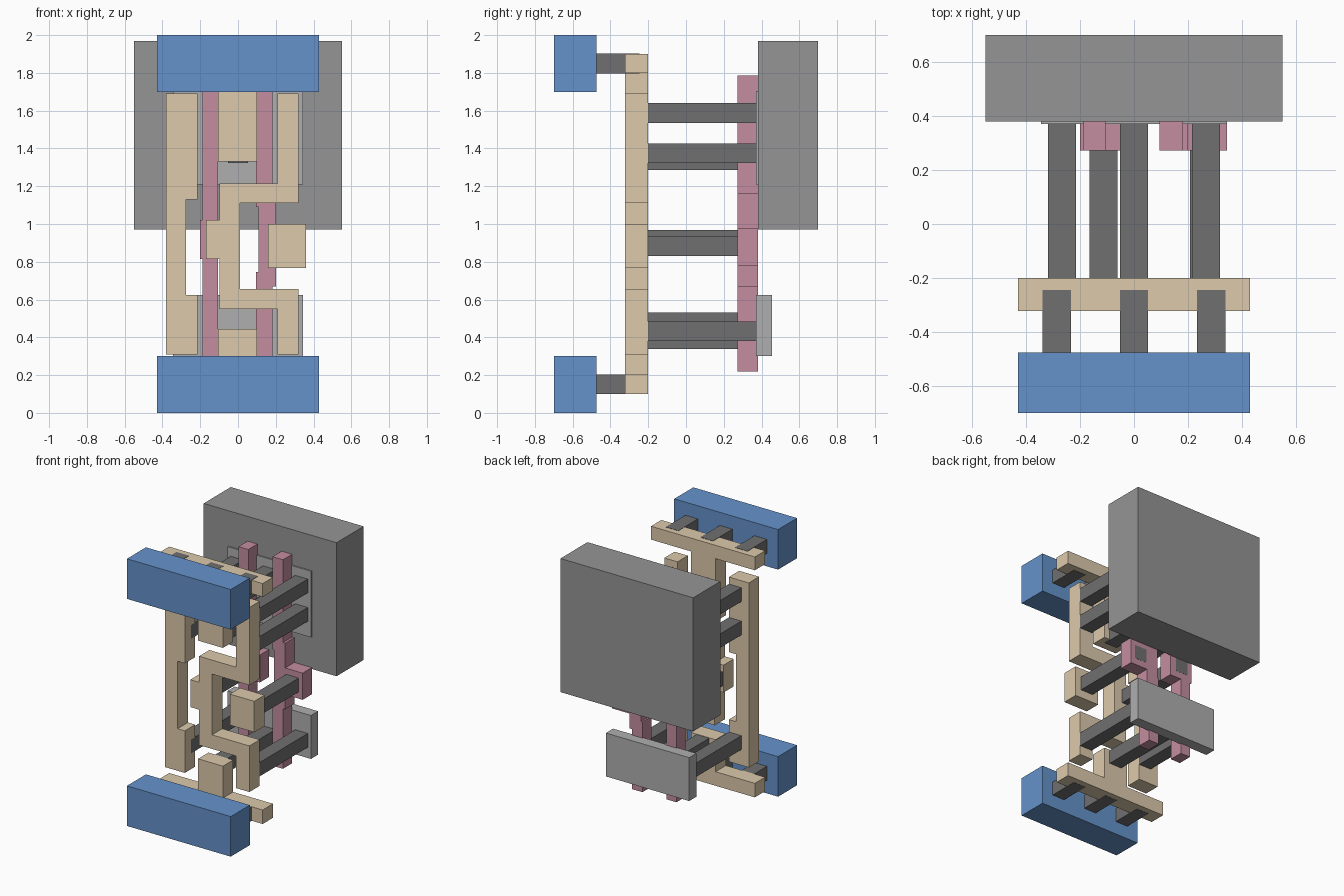
import bpy, bmesh


def material(name, rgb):
    m = bpy.data.materials.new(name)
    m.diffuse_color = (*rgb, 1)
    return m


BLUE = material("upper_metal_blue", (0.13, 0.29, 0.60))
TAN = material("lower_metal_tan", (0.72, 0.59, 0.41))
PINK = material("gate_pink", (0.55, 0.27, 0.35))
DARK = material("contact_dark_grey", (0.16, 0.16, 0.16))
GREY = material("well_grey", (0.30, 0.30, 0.30))
LIGHT = material("diffusion_light_grey", (0.43, 0.43, 0.43))


def plate(name, outline, y0, y1, mat):
    """Extrude an x-z outline from y0 to y1."""
    bm = bmesh.new()
    face = bm.faces.new([bm.verts.new((x, y0, z)) for x, z in outline])
    ext = bmesh.ops.extrude_face_region(bm, geom=[face])
    verts = [v for v in ext["geom"] if isinstance(v, bmesh.types.BMVert)]
    bmesh.ops.translate(bm, verts=verts, vec=(0, y1 - y0, 0))
    bmesh.ops.recalc_face_normals(bm, faces=bm.faces)
    mesh = bpy.data.meshes.new(name)
    bm.to_mesh(mesh)
    bm.free()
    mesh.materials.append(mat)
    obj = bpy.data.objects.new(name, mesh)
    bpy.context.collection.objects.link(obj)
    return obj


def box(name, x0, x1, z0, z1, y0, y1, mat):
    return plate(name, [(x0, z0), (x1, z0), (x1, z1), (x0, z1)], y0, y1, mat)


def contact(name, x, z, y0, y1):
    r = 0.052
    return box(name, x - r, x + r, z - r, z + r, y0, y1, DARK)


# Blue power rails
box("bottom_rail", -0.43, 0.43, 0, 0.30, -0.70, -0.475, BLUE)
box("top_rail", -0.43, 0.43, 1.70, 2.0, -0.70, -0.475, BLUE)

# Well and diffusion plates at the back
box("well", -0.55, 0.55, 0.97, 1.97, 0.38, 0.70, GREY)
box("upper_diffusion", -0.345, 0.345, 1.21, 1.705, 0.37, 0.455, LIGHT)
box("lower_diffusion", -0.345, 0.345, 0.30, 0.625, 0.37, 0.455, LIGHT)

# Tan wiring layer
M0, M1 = -0.322, -0.20
plate("top_strap", [(-0.43, 1.90), (-0.43, 1.80), (-0.105, 1.80), (-0.105, 1.33),
                    (0.10, 1.33), (0.10, 1.80), (0.43, 1.80), (0.43, 1.90)], M0, M1, TAN)
plate("bottom_strap", [(-0.43, 0.10), (0.43, 0.10), (0.43, 0.205), (0.10, 0.205),
                       (0.10, 0.445), (-0.105, 0.445), (-0.105, 0.205), (-0.43, 0.205)], M0, M1, TAN)
plate("left_wire", [(-0.38, 0.31), (-0.215, 0.31), (-0.215, 0.625), (-0.275, 0.625),
                    (-0.275, 1.13), (-0.215, 1.13), (-0.215, 1.692), (-0.38, 1.692)], M0, M1, TAN)
plate("right_wire", [(0.21, 0.31), (0.32, 0.31), (0.32, 0.655), (0.01, 0.655), (0.01, 1.11),
                     (0.32, 1.11), (0.32, 1.692), (0.21, 1.692), (0.21, 1.215), (-0.097, 1.215),
                     (-0.097, 1.02), (-0.17, 1.02), (-0.17, 0.815), (-0.097, 0.815),
                     (-0.097, 0.55), (0.21, 0.55)], M0, M1, TAN)
box("input_pad", 0.158, 0.36, 0.768, 1.0, M0, M1, TAN)

# Pink gate strips with their contact pads
P0, P1 = 0.272, 0.38
plate("left_gate", [(-0.187, 0.22), (-0.105, 0.22), (-0.105, 0.815), (-0.01, 0.815),
                    (-0.01, 1.02), (-0.105, 1.02), (-0.105, 1.785), (-0.187, 1.785),
                    (-0.187, 1.02), (-0.20, 1.02), (-0.20, 0.815), (-0.187, 0.815)], P0, P1, PINK)
plate("right_gate", [(0.095, 0.22), (0.182, 0.22), (0.182, 0.67), (0.20, 0.67), (0.20, 0.78),
                     (0.345, 0.78), (0.345, 0.98), (0.20, 0.98), (0.20, 1.165), (0.182, 1.165),
                     (0.182, 1.785), (0.095, 1.785), (0.095, 1.09), (0.108, 1.09),
                     (0.108, 0.745), (0.095, 0.745)], P0, P1, PINK)

# Short contacts joining the rails to the straps
for row, z in (("bottom", 0.151), ("top", 1.85)):
    for x in (-0.286, 0, 0.286):
        contact(row + "_rail_contact", x, z, -0.48, -0.245)

# Long contacts from the wiring to the diffusion plates
for x, z in ((-0.267, 1.338), (-0.267, 1.588), (0, 1.375), (0, 1.588), (0.267, 1.375),
             (0.267, 1.588), (-0.267, 0.48), (0, 0.39), (0.267, 0.432)):
    contact("diffusion_contact", x, z, -0.25, 0.373)

# Long contacts from the wiring to the gates
contact("left_gate_contact", -0.113, 0.917, -0.25, 0.381)
contact("right_gate_contact", 0.26, 0.882, -0.25, 0.381)
